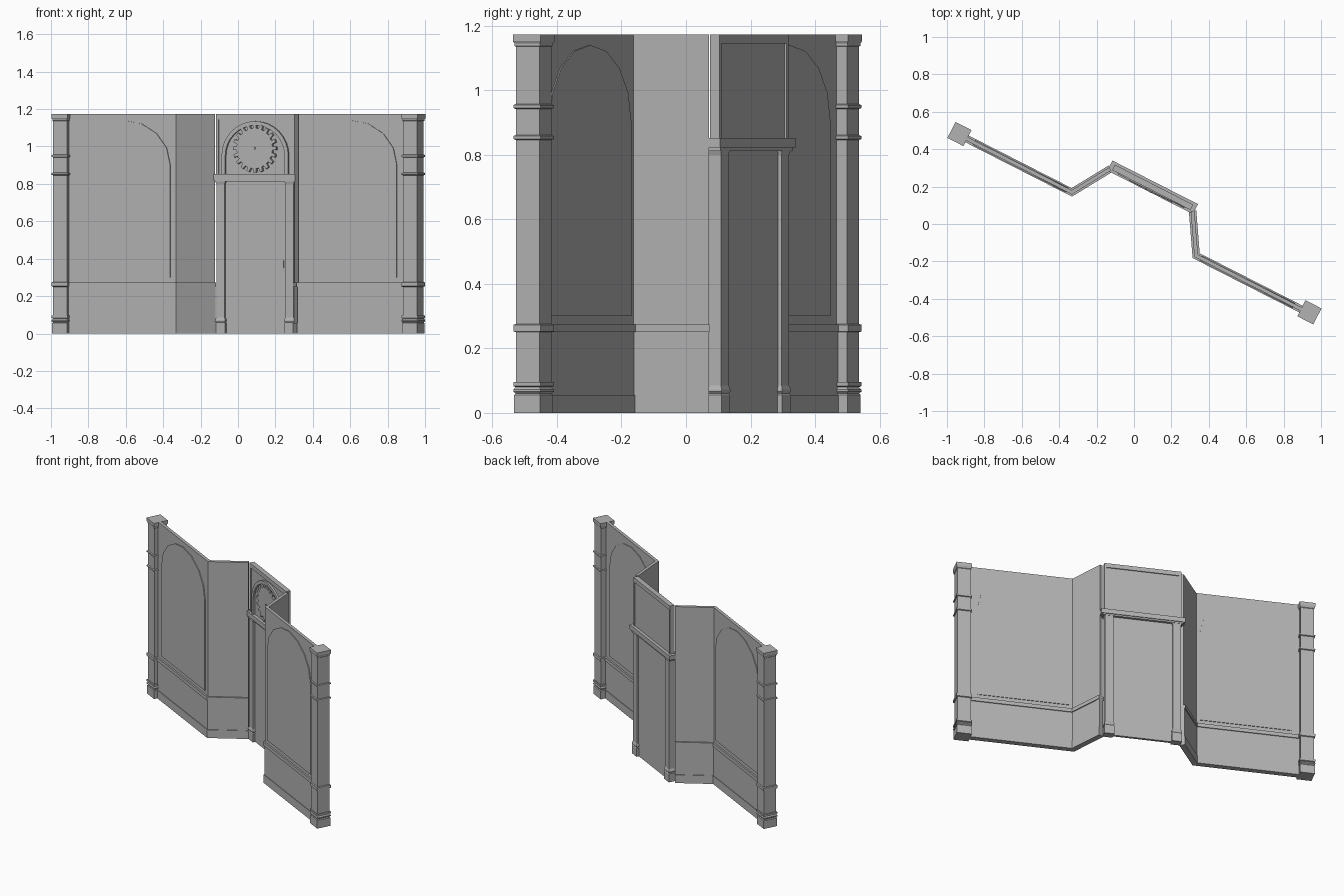
import bpy, bmesh, math
from mathutils import Matrix, Vector

if "Cube" in bpy.data.objects:
    bpy.data.objects.remove(bpy.data.objects["Cube"])

stone = bpy.data.materials.new("grey stone")
stone.use_nodes = True
grey = (0.45, 0.45, 0.45, 1)
stone.diffuse_color = grey
stone.node_tree.nodes["Principled BSDF"].inputs["Base Color"].default_value = grey

TURN = Matrix.Rotation(math.radians(-27), 4, 'Z')
TOP = 1.173
DOOR_Y = 0.22


def finish(name, bm):
    """Turn the part into the wall's diagonal and link it."""
    bmesh.ops.recalc_face_normals(bm, faces=bm.faces)
    bm.transform(TURN)
    mesh = bpy.data.meshes.new(name)
    bm.to_mesh(mesh)
    bm.free()
    mesh.materials.append(stone)
    obj = bpy.data.objects.new(name, mesh)
    bpy.context.collection.objects.link(obj)
    return obj


def extrude(bm, points, offset):
    face = bm.faces.new([bm.verts.new(p) for p in points])
    new = bmesh.ops.extrude_face_region(bm, geom=[face])["geom"]
    bmesh.ops.translate(bm, vec=offset, verts=[v for v in new if isinstance(v, bmesh.types.BMVert)])


def slab(name, outline, y0, y1):
    """Upright plate: an x-z outline given depth from y0 to y1."""
    bm = bmesh.new()
    extrude(bm, [(x, y0, z) for x, z in outline], (0, y1 - y0, 0))
    return finish(name, bm)


def box(name, x0, x1, y0, y1, z0, z1):
    return slab(name, [(x0, z0), (x1, z0), (x1, z1), (x0, z1)], y0, y1)


def pillar(name, x, y, profile, depth=1):
    """Square stack of (half width, height) rings."""
    bm = bmesh.new()
    rings = [[bm.verts.new((x + sx * h, y + sy * h * depth, z))
              for sx, sy in ((-1, -1), (1, -1), (1, 1), (-1, 1))] for h, z in profile]
    for a, b in zip(rings, rings[1:]):
        for i in range(4):
            j = (i + 1) % 4
            bm.faces.new((a[i], a[j], b[j], b[i]))
    bm.faces.new(rings[0])
    bm.faces.new(rings[-1])
    return finish(name, bm)


def ribbon(name, path, half, z0, z1):
    """Wall of even thickness along a bent path, with mitred corners."""
    pts = [Vector(p) for p in path]
    dirs = [(b - a).normalized() for a, b in zip(pts, pts[1:])]
    front, back = [], []
    for i, p in enumerate(pts):
        a, b = dirs[max(i - 1, 0)], dirs[min(i, len(dirs) - 1)]
        n = Vector((-a.y - b.y, a.x + b.x)).normalized()
        off = n * half / n.dot(Vector((-a.y, a.x)))
        front.append(p - off)
        back.append(p + off)
    bm = bmesh.new()
    extrude(bm, [(p.x, p.y, z0) for p in front + back[::-1]], (0, 0, z1 - z0))
    return finish(name, bm)


def arch(cx, half, foot, spring, rise, steps):
    curve = [(cx + half * math.cos(math.pi * i / steps), spring + rise * math.sin(math.pi * i / steps))
             for i in range(steps + 1)]
    return [(cx + half, foot)] + curve + [(cx - half, foot)]


COLUMN = [(.045, 0), (.045, .055), (.041, .06), (.047, .066), (.047, .072), (.041, .08),
          (.047, .083), (.047, .095), (.041, .095), (.041, .25), (.047, .253), (.047, .273),
          (.041, .276), (.041, .846), (.047, .849), (.047, .858), (.041, .861), (.041, .942),
          (.047, .945), (.047, .954), (.041, .957), (.041, 1.135), (.044, 1.138), (.044, 1.145),
          (.048, 1.152), (.048, TOP)]
JAMB = [(.03, 0), (.03, .055), (.026, .06), (.031, .066), (.031, .072), (.025, .085),
        (.025, .8), (.03, .815), (.03, .825)]

for side, s in (("right", -1), ("left", 1)):
    # End column and bent side wall with skirting, dado and rail
    pillar(side + "_column", s * 1.05, .005, COLUMN)
    path = [(s * 1.03, 0), (s * .373, 0), (s * .247, .205)]
    if s < 0:
        path = path[::-1]
    ribbon(side + "_wall", path, .01, .26, TOP)
    ribbon(side + "_dado", path, .014, 0, .255)
    ribbon(side + "_skirting", path, .018, 0, .055)
    ribbon(side + "_rail", path, .02, .25, .274)
    # Arched wall panel, slightly raised on each face
    slab(side + "_arched_panel", arch(s * .68, .28, .3, .9, .24, 8), -.015, .014)
    # Door jamb
    pillar(side + "_door_jamb", s * .207, DOOR_Y, JAMB, .8)

# Doorway: leaf, cornice and wall above
box("door", -.19, .19, DOOR_Y - .008, DOOR_Y + .008, 0, .83)
box("door_handle", .16, .168, DOOR_Y - .014, DOOR_Y, .35, .39)
box("cornice", -.257, .257, DOOR_Y - .03, DOOR_Y + .03, .822, .852)
box("cornice_underside", -.245, .245, DOOR_Y - .025, DOOR_Y + .025, .812, .824)
box("overdoor_wall", -.235, .235, DOOR_Y - .01, DOOR_Y + .01, .84, TOP)
box("overdoor_top_rail", -.235, .235, DOOR_Y - .016, DOOR_Y + .016, 1.145, TOP)
for s in (-1, 1):
    box("overdoor_side_trim", s * .222, s * .235, DOOR_Y - .016, DOOR_Y + .016, .84, TOP)

# Arch moulding round the gear
outer = arch(0, .2, .852, .95, .185, 16)
inner = arch(0, .178, .852, .95, .163, 16)
slab("arch_moulding", outer + inner[::-1], DOOR_Y - .022, DOOR_Y)

# Toothed gear plate
TEETH = 20
gear = []
for i in range(TEETH):
    for part, r in ((-.3, .108), (-.2, .13), (.2, .13), (.3, .108)):
        a = math.tau * (i + part) / TEETH
        gear.append((r * math.sin(a), .99 + r * math.cos(a)))
slab("gear", gear, DOOR_Y - .026, DOOR_Y)
hub = [(.006 * math.cos(math.tau * i / 8), .99 + .006 * math.sin(math.tau * i / 8)) for i in range(8)]
slab("gear_hub", hub, DOOR_Y - .031, DOOR_Y)
